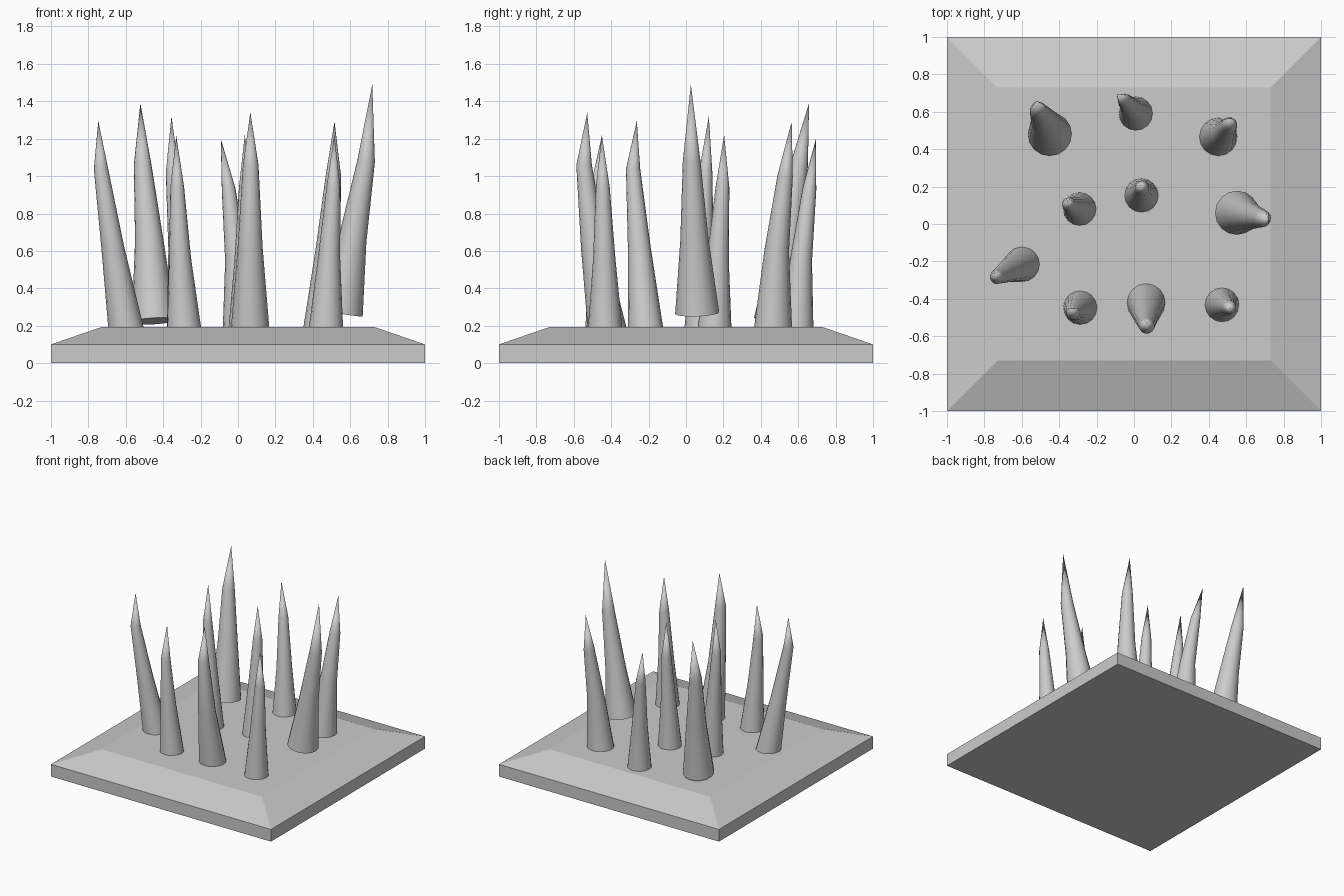
import bpy, bmesh, math
from mathutils import Vector

if "Cube" in bpy.data.objects:
    bpy.data.objects.remove(bpy.data.objects["Cube"])

SIDES = 16


def make_object(name, bm):
    bmesh.ops.recalc_face_normals(bm, faces=bm.faces)
    me = bpy.data.meshes.new(name)
    bm.to_mesh(me)
    bm.free()
    ob = bpy.data.objects.new(name, me)
    bpy.context.collection.objects.link(ob)
    return ob


def loft(bm, rings):
    for a, b in zip(rings, rings[1:]):
        n = len(a)
        for i in range(n):
            bm.faces.new((a[i], a[(i + 1) % n], b[(i + 1) % n], b[i]))


# Base plate: square slab with a sloped upper rim
bm = bmesh.new()
rings = []
for half, z in ((1, 0), (1, 0.1), (0.73, 0.193)):
    rings.append([bm.verts.new((sx * half, sy * half, z))
                  for sx, sy in ((-1, -1), (1, -1), (1, 1), (-1, 1))])
loft(bm, rings)
bm.faces.new(rings[0])
bm.faces.new(rings[-1])
make_object("base_plate", bm)


def spike(name, radius, base, mid, upper, tip):
    """Bent cone: rings set square to a four-point centre line."""
    pts = [Vector(p) for p in (base, mid, upper, tip)]
    bm = bmesh.new()
    rings = []
    for i, scale in enumerate((1.0, 0.64, 0.4)):
        axis = (pts[i + 1] - pts[max(i - 1, 0)]).normalized()
        u = Vector((0, 1, 0)).cross(axis).normalized()
        v = axis.cross(u)
        r = radius * scale
        rings.append([bm.verts.new(pts[i] + r * (u * math.cos(t) + v * math.sin(t)))
                      for t in (math.tau * k / SIDES for k in range(SIDES))])
    loft(bm, rings)
    bm.faces.new(rings[0])
    point = bm.verts.new(pts[3])
    top = rings[-1]
    for i in range(SIDES):
        bm.faces.new((top[i], top[(i + 1) % SIDES], point))
    ob = make_object(name, bm)
    bpy.ops.object.select_all(action='DESELECT')
    ob.select_set(True)
    bpy.context.view_layer.objects.active = ob
    bpy.ops.object.shade_smooth_by_angle(angle=math.radians(40))


# Spikes: radius, then base, lower bend, upper bend and tip
spikes = [
    (0.118, (-0.45, 0.48, 0.225), (-0.475, 0.545, 0.66), (-0.51, 0.605, 1.06), (-0.522, 0.658, 1.39)),
    (0.092, (0.01, 0.59, 0.17), (-0.01, 0.615, 0.55), (-0.05, 0.66, 0.93), (-0.092, 0.695, 1.20)),
    (0.103, (0.45, 0.465, 0.17), (0.48, 0.485, 0.60), (0.51, 0.53, 1.0), (0.516, 0.565, 1.292)),
    (0.09, (-0.29, 0.08, 0.17), (-0.315, 0.09, 0.61), (-0.35, 0.105, 1.02), (-0.356, 0.122, 1.32)),
    (0.092, (0.04, 0.152, 0.17), (0.04, 0.17, 0.55), (0.042, 0.195, 0.94), (0.036, 0.204, 1.22)),
    (0.118, (0.55, 0.06, 0.268), (0.612, 0.045, 0.66), (0.685, 0.03, 1.08), (0.718, 0.026, 1.49)),
    (0.095, (-0.597, -0.215, 0.17), (-0.67, -0.25, 0.62), (-0.733, -0.283, 1.04), (-0.747, -0.263, 1.295)),
    (0.092, (-0.287, -0.447, 0.17), (-0.31, -0.46, 0.56), (-0.325, -0.475, 0.94), (-0.33, -0.45, 1.215)),
    (0.104, (0.065, -0.42, 0.17), (0.065, -0.495, 0.62), (0.068, -0.545, 1.06), (0.066, -0.528, 1.34)),
    (0.093, (0.47, -0.432, 0.17), (0.487, -0.437, 0.56), (0.51, -0.445, 0.94), (0.515, -0.45, 1.22)),
]
for i, s in enumerate(spikes, 1):
    spike(f"spike_{i}", *s)
